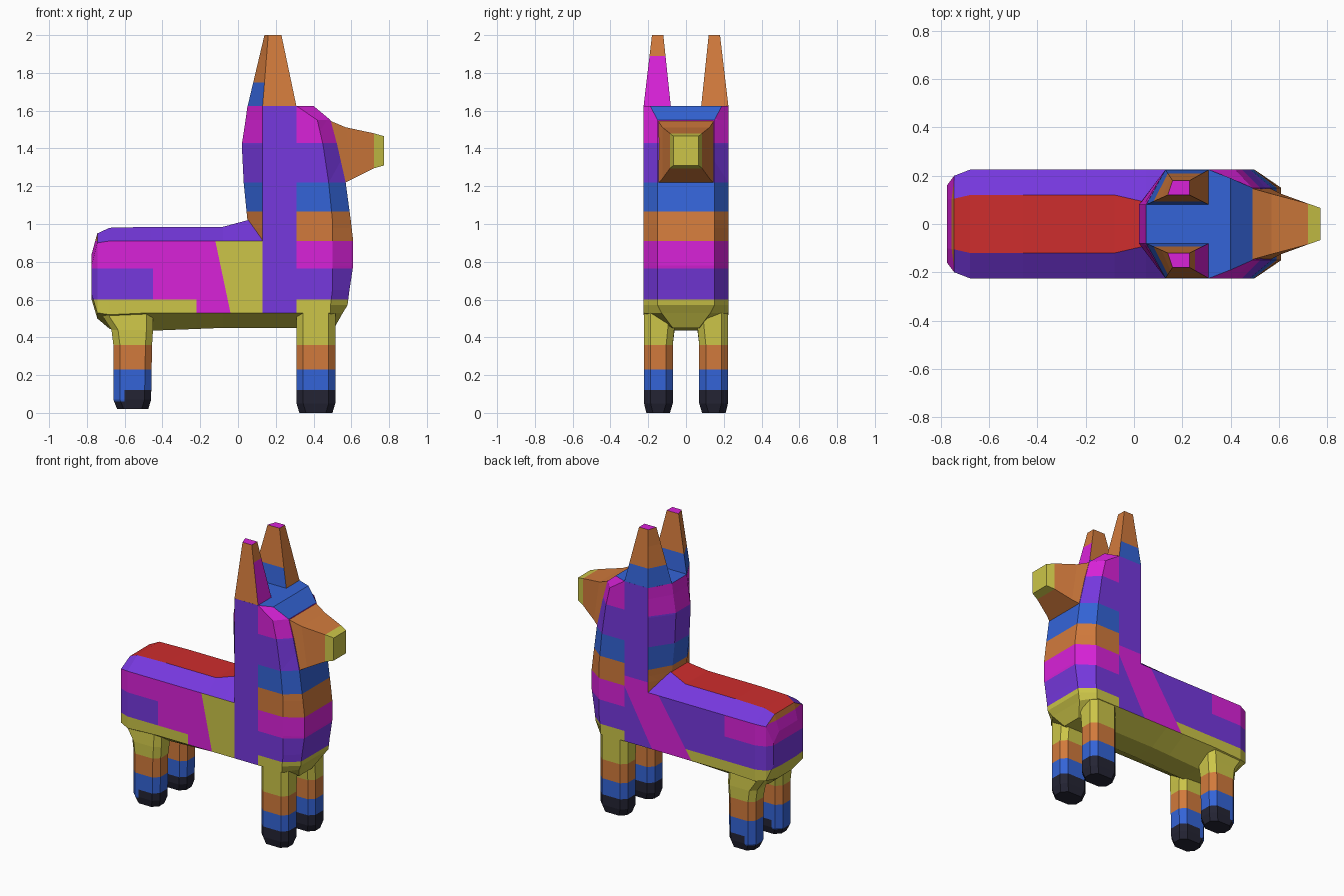
import bpy, bmesh
from mathutils import Vector

if "Cube" in bpy.data.objects:
    bpy.data.objects.remove(bpy.data.objects["Cube"])


def lin(v):
    v /= 255
    return v / 12.92 if v <= 0.04045 else ((v + 0.055) / 1.055) ** 2.4


PALETTE = {"purple": (118, 56, 222), "magenta": (217, 34, 217), "yellow": (204, 197, 72),
           "orange": (209, 122, 60), "blue": (52, 100, 215), "red": (206, 45, 45),
           "black": (36, 36, 52)}
NAMES = list(PALETTE)
MATS = []
for name, rgb in PALETTE.items():
    m = bpy.data.materials.new(name)
    m.diffuse_color = (*[lin(c) for c in rgb], 1)
    m.use_nodes = True
    m.node_tree.nodes["Principled BSDF"].inputs["Base Color"].default_value = m.diffuse_color
    MATS.append(m)


def loft(name, rings, cuts, rule):
    """Skin rings of points, cut along the colour borders, colour faces by rule."""
    bm = bmesh.new()
    loops = [[bm.verts.new(p) for p in r] for r in rings]
    n = len(rings[0])
    for a, b in zip(loops, loops[1:]):
        for i in range(n):
            j = (i + 1) % n
            bm.faces.new((a[i], a[j], b[j], b[i]))
    bm.faces.new(loops[0])
    bm.faces.new(loops[-1])
    bmesh.ops.recalc_face_normals(bm, faces=bm.faces[:])
    for co, no in cuts:
        bmesh.ops.bisect_plane(bm, geom=bm.verts[:] + bm.edges[:] + bm.faces[:],
                               dist=1e-4, plane_co=co, plane_no=no)
    bm.normal_update()
    for f in bm.faces:
        f.material_index = NAMES.index(rule(f.calc_center_median(), f.normal))
    me = bpy.data.meshes.new(name)
    bm.to_mesh(me)
    bm.free()
    for m in MATS:
        me.materials.append(m)
    ob = bpy.data.objects.new(name, me)
    bpy.context.collection.objects.link(ob)
    return ob


def zcuts(*zs):
    return [((0, 0, z), (0, 0, 1)) for z in zs]


def xcuts(*xs):
    return [((x, 0, 0), (1, 0, 0)) for x in xs]


def slant(x_top, x_low):
    """Plane seen from the side as a line from (x_top, .91) to (x_low, .53)."""
    return ((x_top, 0, 0.91), (0.38, 0, x_low - x_top))


def ahead(c, x_top, x_low):
    return c.x > x_top + (0.91 - c.z) / 0.38 * (x_low - x_top)


def stripe(z):
    for top, col in ((0.6, "yellow"), (0.765, "purple"), (0.91, "magenta"), (1.065, "orange"),
                     (1.22, "blue"), (1.43, "purple")):
        if z < top:
            return col
    return "magenta"


def far_side(c):
    """Diagonal magenta sash on the +y side."""
    if ahead(c, 0.31, 0.10):
        return "purple"
    if ahead(c, 0.05, -0.2):
        return "magenta"
    return "yellow" if c.z < 0.6 else "purple"


# torso: octagonal sections along x
def torso_ring(x, zb, zl, zh, zt, w, wt, wb=0.08):
    half = [(wb, zb), (w, zl), (w, zh), (wt, zt)]
    return [(x, y, z) for y, z in half] + [(x, -y, z) for y, z in reversed(half)]


def torso_rule(c, n):
    if c.z > 0.905 and n.z > 0.3:
        return "red" if abs(c.y) < 0.06 else "purple"
    if c.z < 0.53 or n.z < -0.6:
        return "yellow"
    if c.x < -0.45 and (c.y < 0 or c.z < 0.6 or c.z > 0.765 or c.x < -0.7):
        return stripe(c.z)
    if c.y > 0:
        return far_side(c)
    if ahead(c, -0.12, -0.04):
        return "yellow"
    return "yellow" if c.x < -0.22 and c.z < 0.6 else "magenta"


loft("torso", [torso_ring(-0.775, 0.60, 0.63, 0.78, 0.84, 0.16, 0.10),
               torso_ring(-0.745, 0.50, 0.53, 0.90, 0.95, 0.20, 0.105),
               torso_ring(-0.68, 0.445, 0.52, 0.91, 0.98, 0.225, 0.12),
               torso_ring(-0.46, 0.435, 0.53, 0.91, 0.985, 0.225, 0.12),
               torso_ring(-0.08, 0.45, 0.53, 0.91, 0.985, 0.225, 0.12),
               torso_ring(0.05, 0.45, 0.53, 0.91, 1.02, 0.225, 0.09),
               torso_ring(0.13, 0.45, 0.53, 0.91, 1.02, 0.225, 0.09)],
     zcuts(0.53, 0.6, 0.765, 0.91) + xcuts(-0.45, -0.22)
     + [slant(-0.12, -0.04), slant(0.05, -0.2), slant(0.31, 0.10)], torso_rule)


# chest, neck and head: sections stacked along z
def neck_ring(z, xb, wb, xs, xf, wf, w=0.225):
    half = [(xb, wb), (0.13, w), (xs, w), (xf, wf)]
    return [(x, y, z) for x, y in half] + [(x, -y, z) for x, y in reversed(half)]


def neck_rule(c, n):
    if n.z > 0.7:
        return "blue"
    if abs(n.y) > 0.9 and 0.13 < c.x < 0.31 and c.z > 0.53:
        return far_side(c) if c.y > 0 and c.z < 0.98 else "purple"
    return stripe(c.z)


loft("chest_neck_head", [neck_ring(0.45, 0.125, 0.07, 0.45, 0.51, 0.07, 0.08),
                         neck_ring(0.53, 0.125, 0.21, 0.49, 0.555, 0.13),
                         neck_ring(0.57, 0.125, 0.21, 0.49, 0.58, 0.15),
                         neck_ring(0.65, 0.125, 0.21, 0.50, 0.59, 0.15),
                         neck_ring(0.78, 0.125, 0.21, 0.50, 0.61, 0.15),
                         neck_ring(0.91, 0.125, 0.21, 0.50, 0.61, 0.15),
                         neck_ring(1.02, 0.05, 0.08, 0.50, 0.597, 0.15),
                         neck_ring(1.22, 0.03, 0.08, 0.48, 0.57, 0.15),
                         neck_ring(1.42, 0.02, 0.08, 0.45, 0.525, 0.15),
                         neck_ring(1.55, 0.04, 0.08, 0.42, 0.49, 0.15),
                         neck_ring(1.625, 0.05, 0.08, 0.31, 0.40, 0.19)],
     zcuts(0.6, 0.765, 0.91, 0.98, 1.065, 1.22, 1.43) + xcuts(0.31)
     + [slant(0.05, -0.2), slant(0.31, 0.10)], neck_rule)


# muzzle with yellow nose
def muzzle_ring(xt, xb, zt, zb, w):
    return [(xt, w, zt), (xt, -w, zt), (xb, -w, zb), (xb, w, zb)]


loft("muzzle", [muzzle_ring(0.48, 0.56, 1.55, 1.215, 0.15),
                muzzle_ring(0.57, 0.61, 1.512, 1.24, 0.125),
                muzzle_ring(0.72, 0.72, 1.48, 1.295, 0.085),
                muzzle_ring(0.772, 0.772, 1.465, 1.31, 0.067)],
     [], lambda c, n: "yellow" if c.x > 0.73 else "orange")


# ears
def ear_rule(c, n):
    if n.z > 0.9:
        return "magenta"
    if c.y < 0 and n.x > 0.7:
        return "magenta" if c.z < 1.89 else "orange"
    if c.z < 1.75 and n.x < 0.7 and not (c.y < 0 and n.y < -0.8):
        return "blue"
    return "orange"


for side, s in (("right", -1), ("left", 1)):
    base = [(0.05, 0.08), (0.13, 0.225), (0.31, 0.225), (0.31, 0.08)]
    tip = [(0.14, 0.12), (0.16, 0.18), (0.23, 0.18), (0.23, 0.12)]
    loft(side + "_ear", [[(x, s * y, 1.62) for x, y in base], [(x, s * y, 2.0) for x, y in tip]],
         zcuts(1.75, 1.89), ear_rule)


# legs: octagonal columns with rounded hooves
def leg_ring(z, x0, x1, y0, y1, s):
    k = 0.035
    pts = [(x0 + k, y0), (x1 - k, y0), (x1, y0 + k), (x1, y1 - k),
           (x1 - k, y1), (x0 + k, y1), (x0, y1 - k), (x0, y0 + k)]
    return [(x, s * y, z) for x, y in pts]


def leg_rule(c, n):
    hoof = 0.06 if c.x < -0.6 else 0.12
    for top, col in ((hoof, "black"), (0.23, "blue"), (0.36, "orange")):
        if c.z < top:
            return col
    return "yellow"


for side, s in (("right", -1), ("left", 1)):
    loft("front_leg_" + side, [leg_ring(0.0, 0.325, 0.50, 0.085, 0.21, s),
                               leg_ring(0.05, 0.31, 0.515, 0.07, 0.222, s),
                               leg_ring(0.36, 0.31, 0.515, 0.07, 0.222, s),
                               leg_ring(0.56, 0.31, 0.515, 0.05, 0.222, s)],
         zcuts(0.12, 0.23, 0.36), leg_rule)
    loft("rear_leg_" + side, [leg_ring(0.02, -0.64, -0.475, 0.085, 0.21, s),
                              leg_ring(0.07, -0.66, -0.46, 0.07, 0.222, s),
                              leg_ring(0.36, -0.66, -0.455, 0.07, 0.222, s),
                              leg_ring(0.44, -0.67, -0.45, 0.06, 0.222, s),
                              leg_ring(0.54, -0.735, -0.45, 0.05, 0.215, s)],
         zcuts(0.06, 0.12, 0.23, 0.36) + xcuts(-0.6), leg_rule)
